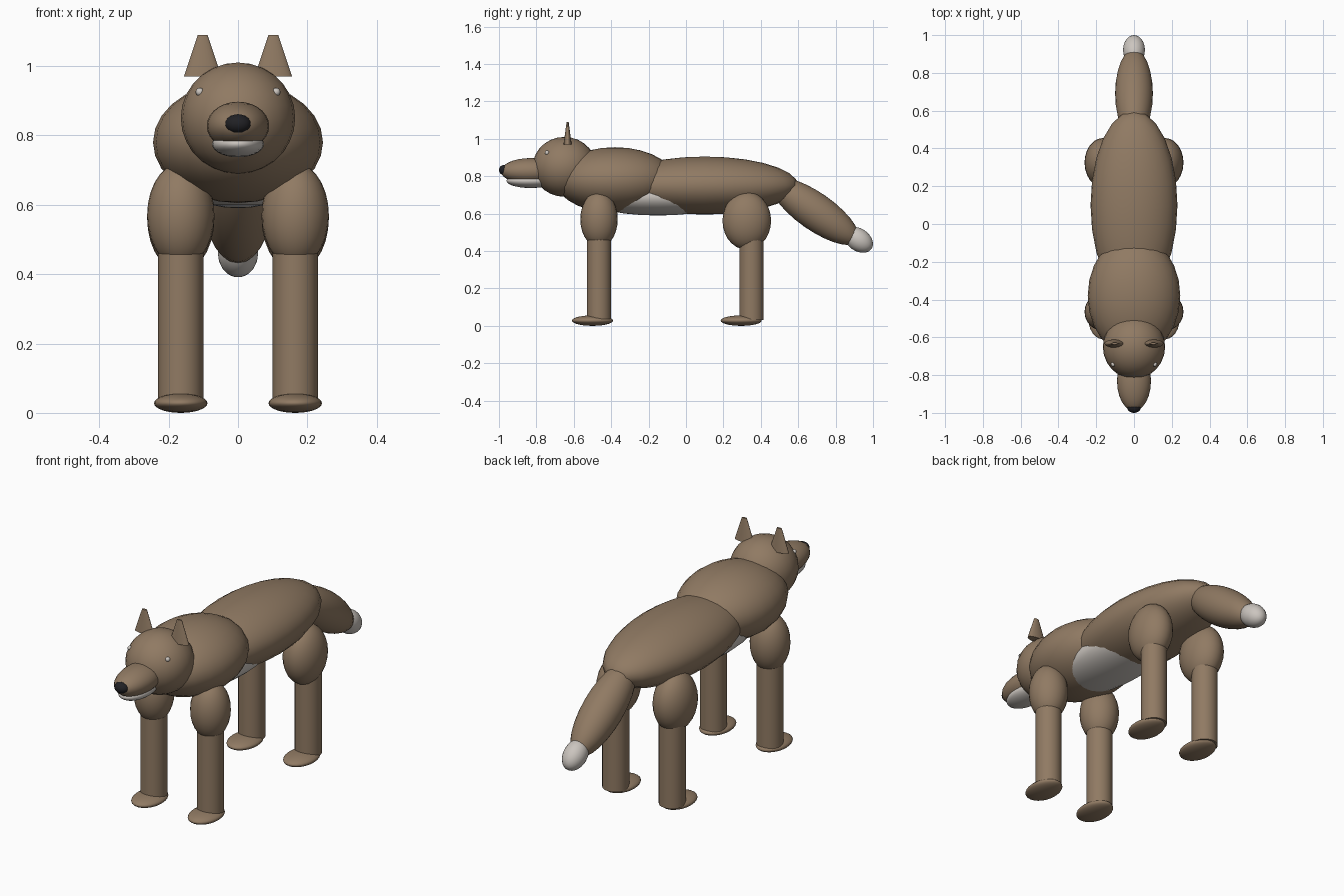
import bpy
import math

cube = bpy.data.objects.get("Cube")
if cube:
    bpy.data.objects.remove(cube, do_unlink=True)


def material(name, r, g, b):
    m = bpy.data.materials.new(name)
    m.use_nodes = True
    m.diffuse_color = (r, g, b, 1)
    bsdf = m.node_tree.nodes["Principled BSDF"]
    bsdf.inputs["Base Color"].default_value = (r, g, b, 1)
    bsdf.inputs["Roughness"].default_value = 0.8
    return m


FUR = material("brown_fur", 0.28, 0.195, 0.125)
PALE = material("pale_fur", 0.6, 0.56, 0.52)
BLACK = material("black_nose", 0.015, 0.015, 0.018)


def finish(name, mat):
    ob = bpy.context.object
    ob.name = name
    ob.data.materials.append(mat)
    bpy.ops.object.shade_smooth_by_angle(angle=math.radians(40))
    return ob


def ellipsoid(name, loc, radii, mat=FUR, tilt=0):
    bpy.ops.mesh.primitive_uv_sphere_add(segments=24, ring_count=14, radius=1, location=loc,
                                         rotation=(math.radians(tilt), 0, 0))
    bpy.context.object.scale = radii
    return finish(name, mat)


def cone(name, loc, r1, r2, depth, flat=1):
    bpy.ops.mesh.primitive_cone_add(vertices=24, radius1=r1, radius2=r2, depth=depth, location=loc)
    bpy.context.object.scale.y = flat
    return finish(name, FUR)


# Torso
ellipsoid("body", (0, 0.1, 0.75), (0.23, 0.5, 0.155))
ellipsoid("chest", (0, -0.38, 0.78), (0.245, 0.32, 0.175))
ellipsoid("belly", (0, -0.15, 0.69), (0.18, 0.4, 0.1), PALE)

# Head
ellipsoid("head", (0, -0.65, 0.85), (0.165, 0.17, 0.16))
ellipsoid("snout", (0, -0.83, 0.827), (0.09, 0.16, 0.07))
ellipsoid("jaw", (0, -0.83, 0.775), (0.075, 0.13, 0.038), PALE)
ellipsoid("nose", (0, -0.97, 0.833), (0.037, 0.03, 0.028), BLACK)

# Tail
ellipsoid("tail", (0, 0.69, 0.612), (0.1, 0.28, 0.1), tilt=-35)
ellipsoid("tail_tip", (0, 0.922, 0.46), (0.058, 0.085, 0.06), PALE, tilt=-35)

# Paired parts
for side, s in (("left", 1), ("right", -1)):
    cone(f"{side}_ear", (s * 0.102, -0.633, 1.03), 0.054, 0.014, 0.12, 0.4)
    ellipsoid(f"{side}_eye", (s * 0.11, -0.743, 0.925), (0.012, 0.012, 0.012), PALE)
    # end, thigh y, thigh z, thigh radii, shin y, paw y
    for end, ty, tz, radii, sy, py in (
            ("front", -0.465, 0.57, (0.097, 0.1, 0.15), -0.465, -0.5),
            ("hind", 0.325, 0.562, (0.097, 0.13, 0.155), 0.35, 0.295)):
        ellipsoid(f"{side}_{end}_upper_leg", (s * 0.165, ty, tz), radii)
        cone(f"{side}_{end}_lower_leg", (s * 0.165, sy, 0.265), 0.065, 0.065, 0.47)
        ellipsoid(f"{side}_{end}_paw", (s * 0.165, py, 0.028), (0.077, 0.11, 0.028))
